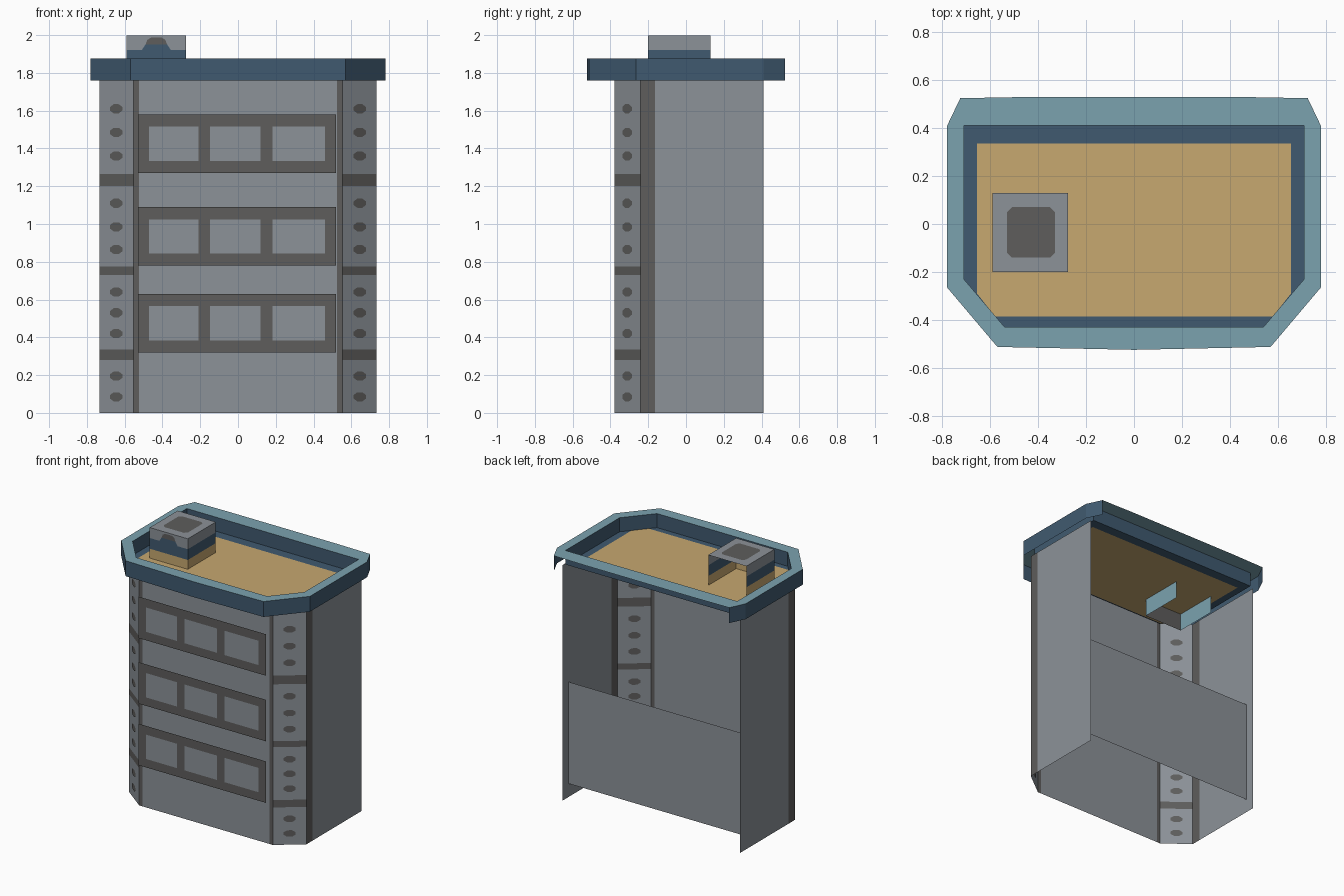
import bpy, bmesh, math

if "Cube" in bpy.data.objects:
    bpy.data.objects.remove(bpy.data.objects["Cube"])

NAMES = {"wall grey": (.262, .287, .314), "dark grey": (.112, .110, .107),
         "pale teal": (.198, .361, .429), "deep blue": (.051, .102, .162),
         "roof tan": (.571, .392, .162)}
MATS = []
for n, c in NAMES.items():
    m = bpy.data.materials.new(n)
    m.diffuse_color = (*c, 1)
    m.use_nodes = True
    m.node_tree.nodes["Principled BSDF"].inputs["Base Color"].default_value = m.diffuse_color
    MATS.append(m)
GREY, DARK, TEAL, BLUE, TAN = range(5)


def build(name, faces):
    """Object from a list of (points, colour) faces."""
    bm = bmesh.new()
    for pts, col in faces:
        f = bm.faces.new([bm.verts.new(p) for p in pts])
        f.material_index = col
    bmesh.ops.remove_doubles(bm, verts=bm.verts, dist=1e-5)
    me = bpy.data.meshes.new(name)
    bm.to_mesh(me)
    bm.free()
    for m in MATS:
        me.materials.append(m)
    ob = bpy.data.objects.new(name, me)
    bpy.context.collection.objects.link(ob)
    return ob


def wall(p, q, z0, z1, col):
    return ([(*p, z0), (*q, z0), (*q, z1), (*p, z1)], col)


def flat(pts, z, col):
    return ([(x, y, z) for x, y in pts], col)


def mirrored(half):
    """Complete a left-half outline (back to front) with its right half."""
    return half + [(-x, y) for x, y in reversed(half) if x != 0]


# Body walls: sides, corner strips, chamfers, front; the back is open
TOP = 1.76
body = mirrored([(-.733, .41), (-.733, -.165), (-.733, -.24), (-.553, -.378), (-.525, -.378)])
cuts = [0, .28, .335, .73, .775, 1.20, 1.265, TOP]
faces = []
for i, (p, q) in enumerate(zip(body, body[1:])):
    if i in (2, 6):
        for k, (a, b) in enumerate(zip(cuts, cuts[1:])):
            faces.append(wall(p, q, a, b, DARK if k % 2 else GREY))
    else:
        faces.append(wall(p, q, 0, TOP, DARK if i in (1, 3, 5, 7) else GREY))
build("building_walls", faces)

# Round portholes on both sides of each chamfer
faces = []
for i in (2, 6):
    (px, py), (qx, qy) = body[i], body[i + 1]
    L = math.hypot(qx - px, qy - py)
    dx, dy = (qx - px) / L, (qy - py) / L
    cx, cy = (px + qx) / 2, (py + qy) / 2
    for z in (.085, .195, .42, .53, .64, .865, .985, 1.11, 1.36, 1.485, 1.61):
        for off in (.003, -.003):
            pts = []
            for k in range(8):
                a = math.copysign(1, off) * (k + .5) * math.pi / 4
                u, v = .044 * math.cos(a), .026 * math.sin(a)
                pts.append((cx + dx * u + dy * off, cy + dy * u - dx * off, z + v))
            faces.append((pts, DARK))
build("chamfer_portholes", faces)

# Window bands standing just off the front, with mullions
frames, bars = [], []
for z in (.32, .78, 1.27):
    xs, zs = (-.53, -.47, .46, .52), (z, z + .063, z + .245, z + .31)
    for i in range(3):
        for j in range(3):
            frames.append(wall((xs[i], -.415), (xs[i + 1], -.415), zs[j], zs[j + 1],
                               GREY if i == j == 1 else DARK))
    for x in (-.21, .12):
        bars.append(wall((x, -.42), (x + .063, -.42), z + .03, z + .27, DARK))
build("window_bands", frames)
build("window_mullions", bars)

# Inner panel at the open back
build("back_panel", [wall((.733, .34), (-.733, .34), .10, .86, GREY)])

# Cornice: top ring, outer wall (open at back) and inner parapet wall
RIM, ROOF = 1.875, 1.77
outer = mirrored([(-.725, .525), (-.78, .41), (-.78, -.265), (-.57, -.513), (0, -.525)])
inner = mirrored([(-.71, .41), (-.71, -.23), (-.54, -.43)])
build("cornice_outer_wall", [wall(p, q, 1.76, RIM, BLUE) for p, q in zip(outer, outer[1:])])
build("parapet_inner_wall", [wall(inner[(i + 1) % 6], inner[i], ROOF, RIM, BLUE) for i in range(6)])
o, n = outer, inner
ring = [[o[0], o[1], n[0]], [o[1], o[2], n[1], n[0]], [o[2], o[3], n[2], n[1]],
        [o[3], o[4], o[5], n[3], n[2]], [o[5], o[6], n[4], n[3]],
        [o[6], o[7], n[5], n[4]], [o[7], o[8], n[5]],
        [o[8], (.45, .53), (-.45, .53), o[0], n[0], n[5]]]
build("cornice_top", [flat(f, RIM, TEAL) for f in ring])

# Roof: tan field with a blue border
field = mirrored([(-.655, .335), (-.655, -.29), (-.58, -.385)])
faces = [flat(field, ROOF, TAN)]
for i in range(6):
    j = (i + 1) % 6
    faces.append(flat([inner[i], inner[j], field[j], field[i]], ROOF, BLUE))
build("roof", faces)

# Rooftop vent: three banded walls, open at the back, reaching below the roof
x0, x1, y0, y1 = -.59, -.275, -.20, .13
plan = [(x0, y1), (x0, y0), (x1, y0), (x1, y1)]
levels = [(1.64, 1.77, TEAL), (1.77, 1.84, TAN), (1.84, 1.92, BLUE), (1.92, 1.998, GREY)]
faces = [wall(p, q, a, b, DARK if c == TEAL and k == 1 else c)
         for k, (p, q) in enumerate(zip(plan, plan[1:])) for a, b, c in levels]
faces.append(flat(plan, 1.998, GREY))
build("roof_vent", faces)

# Vent details: dark hatch on top, arched mark on the front
hatch = [(-.53, .05), (-.53, -.12), (-.51, -.14), (-.35, -.14),
         (-.33, -.12), (-.33, .05), (-.35, .07), (-.51, .07)]
build("vent_hatch", [flat(hatch, 2.0, DARK)])
bump = [(-.51, 1.92), (-.355, 1.92), (-.375, 1.95), (-.49, 1.95)]
arch = [(-.49, 1.95), (-.375, 1.95), (-.385, 1.975), (-.405, 1.987), (-.46, 1.987), (-.48, 1.975)]
build("vent_front_mark", [([(x, y0 - .003, z) for x, z in bump], BLUE),
                          ([(x, y0 - .003, z) for x, z in arch], DARK)])
